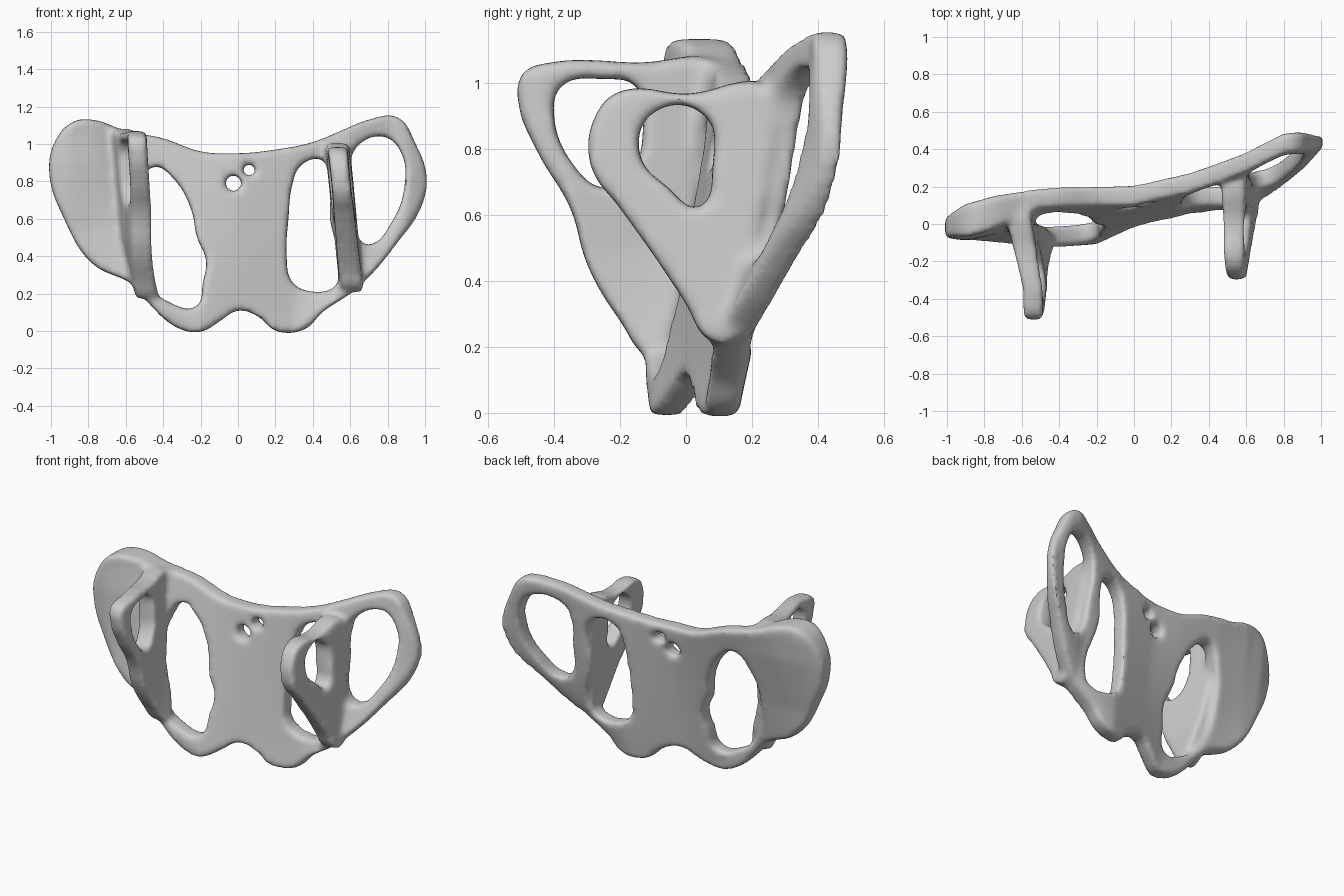
import bpy, bmesh, math

if "Cube" in bpy.data.objects:
    bpy.data.objects.remove(bpy.data.objects["Cube"])

def lerp_table(table, x):
    # piecewise interpolation of rows (x, v1, v2, ...)
    if x <= table[0][0]:
        return table[0][1:]
    for p, q in zip(table, table[1:]):
        if x <= q[0]:
            t = (x - p[0]) / (q[0] - p[0])
            return [a + (b - a) * t for a, b in zip(p[1:], q[1:])]
    return table[-1][1:]

def clamp(v):
    return max(0, min(1, v))

def modify(ob, kind, **settings):
    m = ob.modifiers.new(kind, kind)
    for k, v in settings.items():
        setattr(m, k, v)

def bake(ob):
    bpy.ops.object.select_all(action='DESELECT')
    ob.select_set(True)
    bpy.context.view_layer.objects.active = ob
    bpy.ops.object.convert(target='MESH')
    return bpy.context.object

def sheet(name, loops, half, warp):
    # filled outline with holes, thickened, then bent into place
    cu = bpy.data.curves.new(name, 'CURVE')
    cu.dimensions = '2D'
    cu.fill_mode = 'BOTH'
    cu.extrude = half
    cu.resolution_u = 5
    for pts in loops:
        sp = cu.splines.new('BEZIER')
        sp.bezier_points.add(len(pts) - 1)
        sp.use_cyclic_u = True
        for bp, (a, b) in zip(sp.bezier_points, pts):
            bp.co = (a, b, 0)
            bp.handle_left_type = bp.handle_right_type = 'AUTO'
    ob = bpy.data.objects.new(name, cu)
    bpy.context.collection.objects.link(ob)
    ob = bake(ob)
    modify(ob, 'WELD', merge_threshold=0.0005)
    modify(ob, 'REMESH', mode='VOXEL', voxel_size=0.016)
    ob = bake(ob)
    for v in ob.data.vertices:
        v.co = warp(*v.co)
    bm = bmesh.new()
    bm.from_mesh(ob.data)
    bmesh.ops.recalc_face_normals(bm, faces=bm.faces)
    bm.to_mesh(ob.data)
    bm.free()
    return ob

def ring(x, z, r):
    return [(x + r * math.cos(i * math.pi / 3), z + r * math.sin(i * math.pi / 3)) for i in range(6)]

# main plate: lower edge z, y and upper edge z, y along x
bend = [(-1, .7, -.03, 1.0, -.01), (-.8, .4, -.04, 1.08, .045), (-.5, .18, -.075, 1.04, .14),
        (-.2, .03, -.055, .95, .15), (0, .1, .03, .95, .155), (.3, .02, .11, .98, .22),
        (.6, .22, .13, 1.08, .33), (.8, .42, .25, 1.12, .43), (1, .75, .43, 1.0, .45)]

def bend_plate(a, b, c):
    z0, y0, z1, y1 = lerp_table(bend, a)
    t = clamp((b - z0) / (z1 - z0))
    if a > 0:
        t = t ** (1 - .3 * clamp(a / .4))
    # the solid wing is thicker along its top and thins toward its tip
    k = 1 + clamp((-a - .5) / .25) * clamp((b - .55) / .35) * .65
    k *= .65 + .35 * clamp((1 - abs(a)) / .1)
    return (a, y0 + (y1 - y0) * t + c * k, b)

outline = [(-1.01, .85), (-.975, 1.02), (-.88, 1.12), (-.78, 1.13), (-.6, 1.07), (-.4, 1.03), (-.2, .96),
           (0, .95), (.2, .97), (.4, 1.01), (.55, 1.07), (.7, 1.13), (.85, 1.145), (.95, 1.0), (1.01, .82),
           (.975, .65), (.85, .47), (.72, .31), (.6, .2), (.45, .1), (.36, .01), (.2, .0), (.12, .07),
           (0, .11), (-.1, .05), (-.2, -.005), (-.32, .015), (-.47, .14), (-.55, .24), (-.78, .36), (-.93, .6)]
left_gap = [(-.45, .88), (-.53, .77), (-.57, .55), (-.51, .28), (-.36, .15), (-.22, .13), (-.19, .25),
            (-.17, .38), (-.22, .5), (-.25, .65), (-.35, .82)]
right_gap = [(.34, .89), (.46, .91), (.49, .6), (.53, .25), (.4, .21), (.29, .26), (.26, .4), (.27, .6), (.29, .78)]
loop_gap = [(.63, .98), (.78, 1.04), (.87, .96), (.89, .77), (.82, .58), (.7, .46), (.64, .5), (.61, .7), (.6, .87)]
plate = sheet('main_plate', [outline, left_gap, right_gap, loop_gap, ring(-.025, .79, .045), ring(.06, .86, .035)],
              .054, bend_plate)

# left fin: tall front loop over a solid lower web that sweeps back into the wing
left_outer = [(.12, 1.04), (-.15, 1.06), (-.42, 1.06), (-.495, 1.03), (-.51, .95), (-.45, .79), (-.35, .62),
              (-.3, .45), (-.2, .28), (-.1, .17), (-.04, .24), (.01, .5), (.08, .85)]
left_hole = [(-.15, .99), (-.25, 1.01), (-.38, .99), (-.4, .9), (-.34, .75), (-.25, .68), (-.17, .72), (-.13, .87)]

def bend_left_fin(a, b, c):
    sweep = max(0, a + .35) * clamp((b - .2) / .3)
    return (-.49 - .06 * (b - .2) - .2 * sweep + c * (1 + .6 * (a + .5)), a, b)

left_fin = sheet('left_fin', [left_outer, left_hole], .05, bend_left_fin)

# right fin: shorter, with a smaller opening
right_outer = [(.26, .98), (0, .965), (-.2, .975), (-.275, .9), (-.29, .75), (-.2, .62), (-.1, .48), (0, .33),
               (.07, .22), (.15, .22), (.21, .5), (.26, .8)]
right_hole = [(-.1, .91), (.06, .9), (.08, .75), (.04, .62), (-.05, .68), (-.14, .78)]
right_fin = sheet('right_fin', [right_outer, right_hole], .05,
                  lambda a, b, c: (.605 - .1 * (b - .25) + c * (1 + .7 * (a + .25)), a, b))

# weld the three parts into one soft body
bpy.ops.object.select_all(action='DESELECT')
for ob in (left_fin, right_fin, plate):
    ob.select_set(True)
bpy.context.view_layer.objects.active = plate
bpy.ops.object.join()
frame = bpy.context.object
frame.name = 'winged_frame'
modify(frame, 'REMESH', mode='VOXEL', voxel_size=0.015)
modify(frame, 'SMOOTH', factor=0.5, iterations=12)
frame = bake(frame)
bpy.ops.object.shade_smooth_by_angle(angle=math.radians(40))
